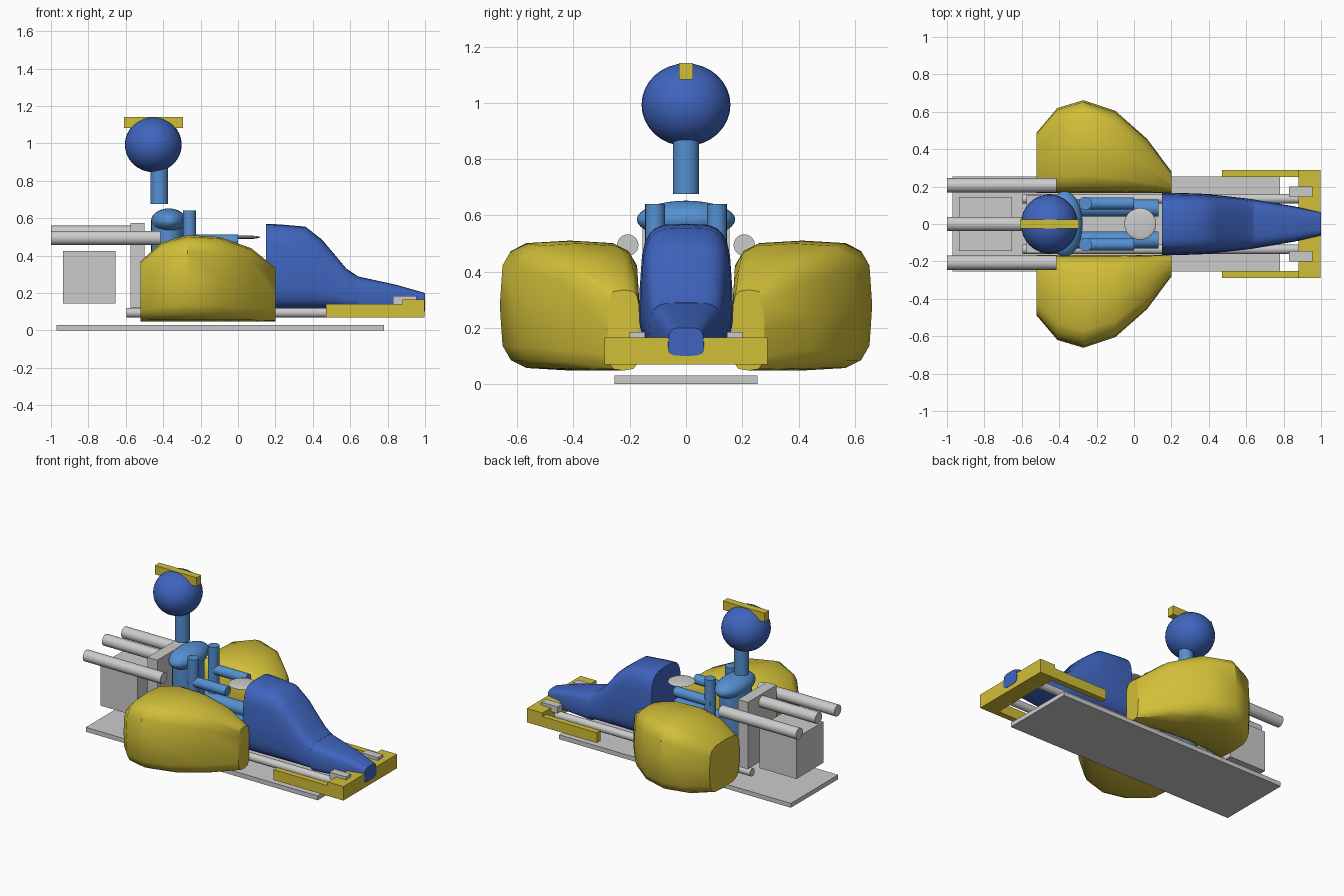
import bpy, bmesh, math
from mathutils import Vector

cube = bpy.data.objects.get("Cube")
if cube:
    bpy.data.objects.remove(cube, do_unlink=True)


def material(name, rgb):
    m = bpy.data.materials.new(name)
    m.use_nodes = True
    m.diffuse_color = (*rgb, 1)
    m.node_tree.nodes["Principled BSDF"].inputs["Base Color"].default_value = (*rgb, 1)
    return m


YELLOW = material("yellow", (0.64, 0.52, 0.04))
BLUE = material("deep blue", (0.05, 0.13, 0.52))
SUIT = material("light blue", (0.09, 0.28, 0.64))
GREY = material("light grey", (0.6, 0.6, 0.6))


def finish(name, bm, mat, smooth=True):
    bmesh.ops.recalc_face_normals(bm, faces=bm.faces)
    mesh = bpy.data.meshes.new(name)
    bm.to_mesh(mesh)
    bm.free()
    mesh.materials.append(mat)
    ob = bpy.data.objects.new(name, mesh)
    bpy.context.collection.objects.link(ob)
    if smooth:
        bpy.ops.object.select_all(action='DESELECT')
        ob.select_set(True)
        bpy.context.view_layer.objects.active = ob
        bpy.ops.object.shade_smooth_by_angle(angle=math.radians(35))
    return ob


def box(name, mat, xs, ys, zs):
    bm = bmesh.new()
    bmesh.ops.create_cube(bm, size=1)
    for v in bm.verts:
        v.co = [(a + b) / 2 + c * (b - a) for (a, b), c in zip((xs, ys, zs), v.co)]
    return finish(name, bm, mat, False)


def rod(name, mat, start, end, radius, squash=1.0):
    start, end = Vector(start), Vector(end)
    bm = bmesh.new()
    bmesh.ops.create_cone(bm, cap_ends=True, segments=24, radius1=radius,
                          radius2=radius, depth=(end - start).length)
    bmesh.ops.scale(bm, vec=(1, squash, 1), verts=bm.verts)
    turn = Vector((0, 0, 1)).rotation_difference(end - start).to_matrix()
    bmesh.ops.rotate(bm, matrix=turn, verts=bm.verts)
    bmesh.ops.translate(bm, vec=(start + end) / 2, verts=bm.verts)
    return finish(name, bm, mat)


def ball(name, mat, centre, size):
    bm = bmesh.new()
    bmesh.ops.create_uvsphere(bm, u_segments=32, v_segments=16, radius=1)
    bmesh.ops.scale(bm, vec=size, verts=bm.verts)
    bmesh.ops.translate(bm, vec=centre, verts=bm.verts)
    return finish(name, bm, mat)


def loft(name, mat, sections, taper=0.0, segments=16):
    """Skin rounded box sections, each given as x, y low, y high, z low, z high."""
    bm = bmesh.new()
    rings = []
    for x, y0, y1, z0, z1 in sections:
        ring = []
        for i in range(segments):
            a = math.tau * i / segments
            c, s = math.cos(a), math.sin(a)
            u = math.copysign(math.sqrt(abs(c)), c)
            w = math.copysign(math.sqrt(abs(s)), s)
            u *= 1 - taper * (w + 1) / 2
            ring.append(bm.verts.new((x, (y0 + y1) / 2 + u * (y1 - y0) / 2,
                                      (z0 + z1) / 2 + w * (z1 - z0) / 2)))
        rings.append(ring)
    for a, b in zip(rings, rings[1:]):
        for i in range(segments):
            j = (i + 1) % segments
            bm.faces.new((a[i], a[j], b[j], b[i]))
    bm.faces.new(rings[0])
    bm.faces.new(rings[-1])
    return finish(name, bm, mat)


# Chassis and engine
box("floor_plate", GREY, (-0.97, 0.78), (-0.255, 0.255), (0, 0.03))
box("engine", GREY, (-0.935, -0.655), (-0.145, 0.145), (0.145, 0.425))
box("seat_back", GREY, (-0.575, -0.5), (-0.155, 0.155), (0.12, 0.575))
rod("centre_exhaust", GREY, (-1, 0, 0.522), (-0.5, 0, 0.522), 0.038)

# Front bumper bar
box("bumper_bar", YELLOW, (0.88, 0.998), (-0.29, 0.29), (0.07, 0.165))

# Bodywork: high cowl and low nose
cowl = [(0.15, 0.175, 0.57), (0.22, 0.175, 0.567), (0.36, 0.17, 0.555),
        (0.45, 0.161, 0.485), (0.58, 0.146, 0.33), (0.64, 0.138, 0.29)]
loft("cowl", BLUE, [(x, -h, h, 0.115, z) for x, h, z in cowl], 0.12, 24)
nose = [(0.64, 0.137, 0.289), (0.85, 0.1, 0.243), (1.0, 0.066, 0.2)]
loft("nose", BLUE, [(x, -h, h, 0.1, z) for x, h, z in nose], 0.1, 24)

# Driver
rod("torso", SUIT, (-0.375, 0, 0.12), (-0.375, 0, 0.58), 0.09, 1.35)
ball("shoulders", SUIT, (-0.37, 0, 0.585), (0.095, 0.175, 0.067))
rod("neck", SUIT, (-0.42, 0, 0.675), (-0.42, 0, 0.87), 0.047)
ball("helmet", BLUE, (-0.453, 0, 0.993), (0.152, 0.158, 0.147))
box("helmet_crest", YELLOW, (-0.61, -0.295), (-0.025, 0.025), (1.082, 1.142))
ball("steering_wheel", GREY, (0.033, 0, 0.498), (0.085, 0.085, 0.01))

# Paired parts
pod = [(-0.52, 0.49, 0.37), (-0.41, 0.62, 0.47), (-0.27, 0.662, 0.51),
       (-0.1, 0.605, 0.5), (0.07, 0.455, 0.44), (0.2, 0.28, 0.335)]
for side, s in (("left", 1), ("right", -1)):
    def span(a, b):
        return tuple(sorted((s * a, s * b)))

    loft(side + "_side_pod", YELLOW,
         [(x, *span(0.165, y), 0.048, z) for x, y, z in pod])
    box(side + "_bumper_arm", YELLOW, (0.47, 0.88), span(0.25, 0.29), (0.07, 0.14))
    box(side + "_bumper_clamp", GREY, (0.83, 0.955), span(0.145, 0.2), (0.14, 0.185))
    rod(side + "_frame_rail", GREY, (-0.595, s * 0.135, 0.095),
        (0.92, s * 0.135, 0.095), 0.026)
    rod(side + "_exhaust", GREY, (-1, s * 0.207, 0.494), (-0.415, s * 0.207, 0.494), 0.038)
    rod(side + "_upper_arm", SUIT, (-0.26, s * 0.11, 0.3), (-0.26, s * 0.11, 0.64), 0.035)
    rod(side + "_forearm", SUIT, (-0.28, s * 0.11, 0.48), (0, s * 0.11, 0.48), 0.033)
    rod(side + "_leg", SUIT, (-0.36, s * 0.085, 0.28), (0.13, s * 0.085, 0.28), 0.045)
